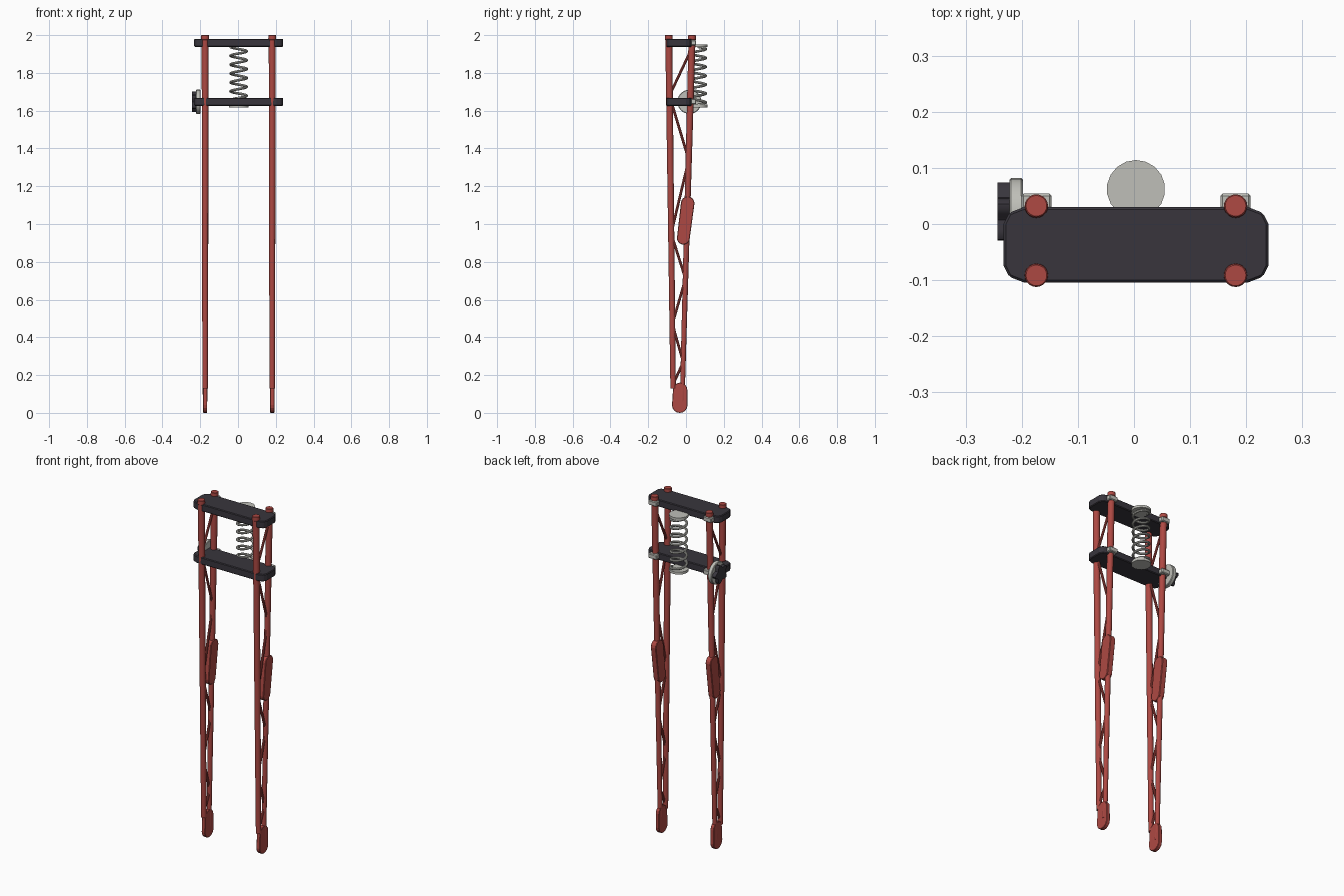
import bpy, bmesh, math
from mathutils import Vector

if "Cube" in bpy.data.objects:
    bpy.data.objects.remove(bpy.data.objects["Cube"])

CX = 0.0035          # middle of the fork
LEG = 0.1775         # leg offset from the middle


def material(name, rgb):
    m = bpy.data.materials.new(name)
    m.diffuse_color = (*rgb, 1)
    m.use_nodes = True
    m.node_tree.nodes["Principled BSDF"].inputs["Base Color"].default_value = m.diffuse_color
    return m


RED = material("red paint", (0.42, 0.066, 0.056))
DARK = material("dark metal", (0.04, 0.036, 0.046))
STEEL = material("light steel", (0.52, 0.52, 0.48))


def finish(name, bm, mat, bevel=0, smooth=True):
    bmesh.ops.recalc_face_normals(bm, faces=bm.faces)
    me = bpy.data.meshes.new(name)
    bm.to_mesh(me)
    bm.free()
    ob = bpy.data.objects.new(name, me)
    bpy.context.collection.objects.link(ob)
    me.materials.append(mat)
    if bevel:
        mod = ob.modifiers.new("bevel", 'BEVEL')
        mod.width, mod.segments, mod.limit_method = bevel, 1, 'ANGLE'
    if smooth:
        bpy.ops.object.select_all(action='DESELECT')
        bpy.context.view_layer.objects.active = ob
        ob.select_set(True)
        bpy.ops.object.shade_smooth_by_angle(angle=math.radians(35))
    return ob


def rod(name, a, b, ra, rb, mat, sides=20, bevel=0):
    """Tapered cylinder from point a to point b."""
    a, b = Vector(a), Vector(b)
    d = b - a
    bm = bmesh.new()
    bmesh.ops.create_cone(bm, cap_ends=True, segments=sides, radius1=ra, radius2=rb, depth=d.length)
    rot = d.to_track_quat('Z', 'Y').to_matrix().to_4x4()
    bmesh.ops.transform(bm, matrix=rot, verts=bm.verts)
    bmesh.ops.translate(bm, vec=(a + b) / 2, verts=bm.verts)
    return finish(name, bm, mat, bevel)


def extrude(name, pts, vec, mat, bevel=0, smooth=False):
    """Solid from a closed outline pushed along vec."""
    bm = bmesh.new()
    f = bm.faces.new([bm.verts.new(p) for p in pts])
    r = bmesh.ops.extrude_face_region(bm, geom=[f])
    vs = [v for v in r['geom'] if isinstance(v, bmesh.types.BMVert)]
    bmesh.ops.translate(bm, vec=vec, verts=vs)
    return finish(name, bm, mat, bevel, smooth)


def capsule(x, top, bottom, rt, rb, n=8):
    """Rounded slot outline in the side plane; centres are (y, z)."""
    pts = []
    for (cy, cz), r, start in ((top, rt, 0), (bottom, rb, math.pi)):
        for i in range(n + 1):
            a = start + math.pi * i / n
            pts.append((x, cy + r * math.cos(a), cz + r * math.sin(a)))
    return pts


def box(name, lo, hi, mat, bevel=0):
    pts = [(lo[0], lo[1], lo[2]), (hi[0], lo[1], lo[2]), (hi[0], hi[1], lo[2]), (lo[0], hi[1], lo[2])]
    return extrude(name, pts, (0, 0, hi[2] - lo[2]), mat, bevel)


def front_y(z):
    return -0.0665 - 0.0125 * z


def rear_y(z):
    return -0.022 + 0.0272 * z


PLATES = {"upper": (1.938, 1.98), "lower": (1.626, 1.668)}

# two triple-tree style plates with cut corners
for label, (z0, z1) in PLATES.items():
    quarter = [(0.236, -0.016), (0.226, 0.014), (0.2, 0), (-0.2, 0), (-0.226, 0.014), (-0.236, 0.016)]
    rear = [(0.236, 0.0), (0.226, 0.02), (0.2, 0.03), (-0.2, 0.03), (-0.226, 0.02), (-0.236, 0.0)]
    outline = rear + [(x, -0.074 - y) for x, y in reversed(rear)]
    extrude(label + "_plate", [(CX + x, y, z0) for x, y in outline], (0, 0, z1 - z0), DARK, 0.004)

# legs, mirrored left and right
for side, s in (("left", -1), ("right", 1)):
    x = CX + s * LEG
    P = lambda fy, z: (x, fy(z), z)
    rod(side + "_front_tube", P(front_y, 0.13), P(front_y, 1.985), 0.0145, 0.0185, RED)
    rod(side + "_rear_tube", P(rear_y, 0.06), P(rear_y, 1.985), 0.0125, 0.0185, RED)
    for end, fy in (("front", front_y), ("rear", rear_y)):
        rod(f"{side}_{end}_cap", P(fy, 1.975), P(fy, 2.0), 0.021, 0.0205, RED, 20, 0.002)

    # zigzag braces between the tubes
    stops = [(rear_y, 1.93), (front_y, 1.68), (rear_y, 1.34), (front_y, 0.95),
             (rear_y, 0.71), (front_y, 0.47), (rear_y, 0.27), (front_y, 0.15)]
    for i, (a, b) in enumerate(zip(stops, stops[1:])):
        rod(f"{side}_brace_{i + 1}", P(*a), P(*b), 0.007, 0.007, RED, 10)

    # rounded side plate half way down, and axle plate at the bottom
    extrude(side + "_middle_plate", capsule(x - 0.017, (0.009, 1.11), (-0.014, 0.925), 0.036, 0.034),
            (0.034, 0, 0), RED, 0.003)
    extrude(side + "_axle_plate", capsule(x - 0.011, (-0.031, 0.122), (-0.033, 0.041), 0.038, 0.041),
            (0.022, 0, 0), RED, 0.002)

    # steel clamps on the rear tubes
    for label, (z0, z1) in PLATES.items():
        box(f"{side}_{label}_clamp", (x - 0.027, 0.012, z0 + 0.008), (x + 0.027, 0.054, z1 - 0.006), STEEL, 0.004)

# coil spring
SX, SY, R, W = CX, 0.062, 0.043, 0.007
Z0, Z1, TURNS, STEPS, SIDES = 1.632, 1.938, 6.5, 24, 8
bm = bmesh.new()
rings = []
count = int(TURNS * STEPS)
for i in range(count + 1):
    t = i / STEPS * 2 * math.pi
    zc = Z0 + (Z1 - Z0) * i / count
    ring = []
    for k in range(SIDES):
        a = 2 * math.pi * k / SIDES
        r = R + W * math.cos(a)
        ring.append(bm.verts.new((SX + r * math.cos(t), SY + r * math.sin(t), zc + W * math.sin(a))))
    rings.append(ring)
for a, b in zip(rings, rings[1:]):
    for k in range(SIDES):
        j = (k + 1) % SIDES
        bm.faces.new((a[k], a[j], b[j], b[k]))
bm.faces.new(rings[0])
bm.faces.new(rings[-1])
finish("coil_spring", bm, STEEL)

# spring seats
for label, z in (("lower", 1.618), ("upper", 1.936)):
    rod(label + "_spring_seat", (SX, SY, z), (SX, SY, z + 0.014), 0.052, 0.052, STEEL, 18)

# damper disc and lobed hand knob on the left
KY, KZ = 0.018, 1.647
rod("damper_disc", (-0.222, KY, KZ), (-0.198, KY, KZ), 0.064, 0.064, STEEL, 24, 0.003)
rod("damper_shaft", (-0.2, KY, KZ), (-0.17, KY, KZ), 0.015, 0.015, STEEL, 16)
knob = []
for i in range(40):
    a = 2 * math.pi * i / 40
    r = 0.046 + 0.01 * math.cos(5 * a)
    knob.append((-0.243, KY + r * math.cos(a), KZ + r * math.sin(a)))
extrude("damper_knob", knob, (0.022, 0, 0), DARK, 0, True)
